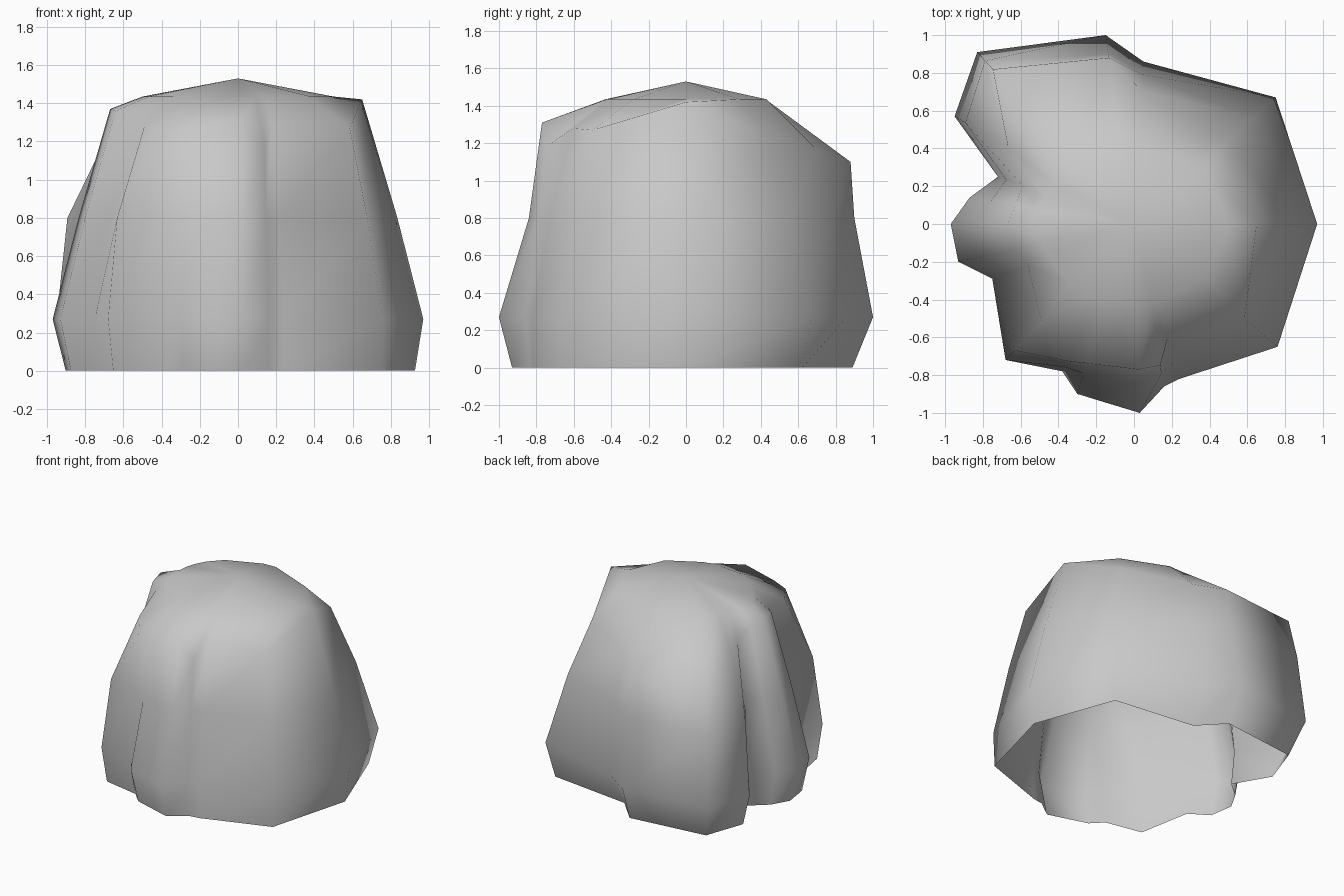
import bpy, bmesh
from math import atan2, cos, sin

cube = bpy.data.objects.get("Cube")
if cube:
    bpy.data.objects.remove(cube, do_unlink=True)

stone = bpy.data.materials.new("grey_stone")
stone.use_nodes = True
grey = (0.58, 0.58, 0.58, 1)
stone.diffuse_color = grey
stone.node_tree.nodes["Principled BSDF"].inputs["Base Color"].default_value = grey

# Vertical ridges of the rock, anticlockwise from +x. Each one holds the widest
# point (x, y), then the scale at foot, middle and brow, then the brow height.
left_face = [(0.97, 0, 0.955, 0.86, 0.67, 1.42),
             (0.75, 0.67, 0.93, 0.84, 0.66, 1.24),
             (0.05, 0.86, 0.82, 0.92, 0.82, 1.16)]
back_shoulder = [(-0.15, 1, 0.89, 0.9, 0.88, 1.1),
                 (-0.83, 0.91, 0.9, 0.95, 0.9, 1.1),
                 (-0.95, 0.57, 0.9, 0.94, 0.7, 1.27),
                 (-0.72, 0.25, 0.97, 0.94, 0.82, 1.25)]
side_rib = [(-0.87, 0.14, 0.95, 0.87, 0.72, 1.34),
            (-0.97, 0, 0.93, 0.86, 0.69, 1.37),
            (-0.93, -0.2, 0.94, 0.86, 0.69, 1.36),
            (-0.75, -0.29, 0.97, 0.89, 0.75, 1.34)]
front_corner = [(-0.68, -0.72, 0.96, 0.93, 0.72, 1.28)]
front_buttress = [(-0.38, -0.78, 0.96, 0.97, 0.93, 1.24),
                  (-0.3, -0.9, 0.93, 0.88, 0.82, 1.27),
                  (0.03, -1, 0.93, 0.84, 0.77, 1.31),
                  (0.16, -0.86, 0.97, 0.92, 0.87, 1.18),
                  (0.24, -0.82, 1, 0.89, 0.74, 1.28)]
right_corner = [(0.76, -0.65, 0.99, 0.89, 0.77, 1.27)]
ridges = (left_face + back_shoulder + side_rib
          + front_corner + front_buttress + right_corner)

# Raise every ridge from the open foot to the crown
bm = bmesh.new()
columns = []
for x, y, foot, middle, brow, height in ridges:
    turn = atan2(y, x)
    points = [(x * s, y * s, z) for s, z in
              ((foot, 0), (1, 0.27), (middle, 0.8), (brow, height))]
    points.append((0.5 * cos(turn), 0.43 * sin(turn), 1.435))
    columns.append([bm.verts.new(p) for p in points])

# Skin neighbouring ridges together and close the top
peak = bm.verts.new((0, 0, 1.53))
for a, b in zip(columns, columns[1:] + columns[:1]):
    for i in range(len(a) - 1):
        bm.faces.new((a[i], b[i], b[i + 1], a[i + 1]))
    bm.faces.new((a[-1], b[-1], peak))
for face in bm.faces:
    face.smooth = True

mesh = bpy.data.meshes.new("boulder")
bm.to_mesh(mesh)
bm.free()
mesh.materials.append(stone)
boulder = bpy.data.objects.new("boulder", mesh)
bpy.context.collection.objects.link(boulder)
